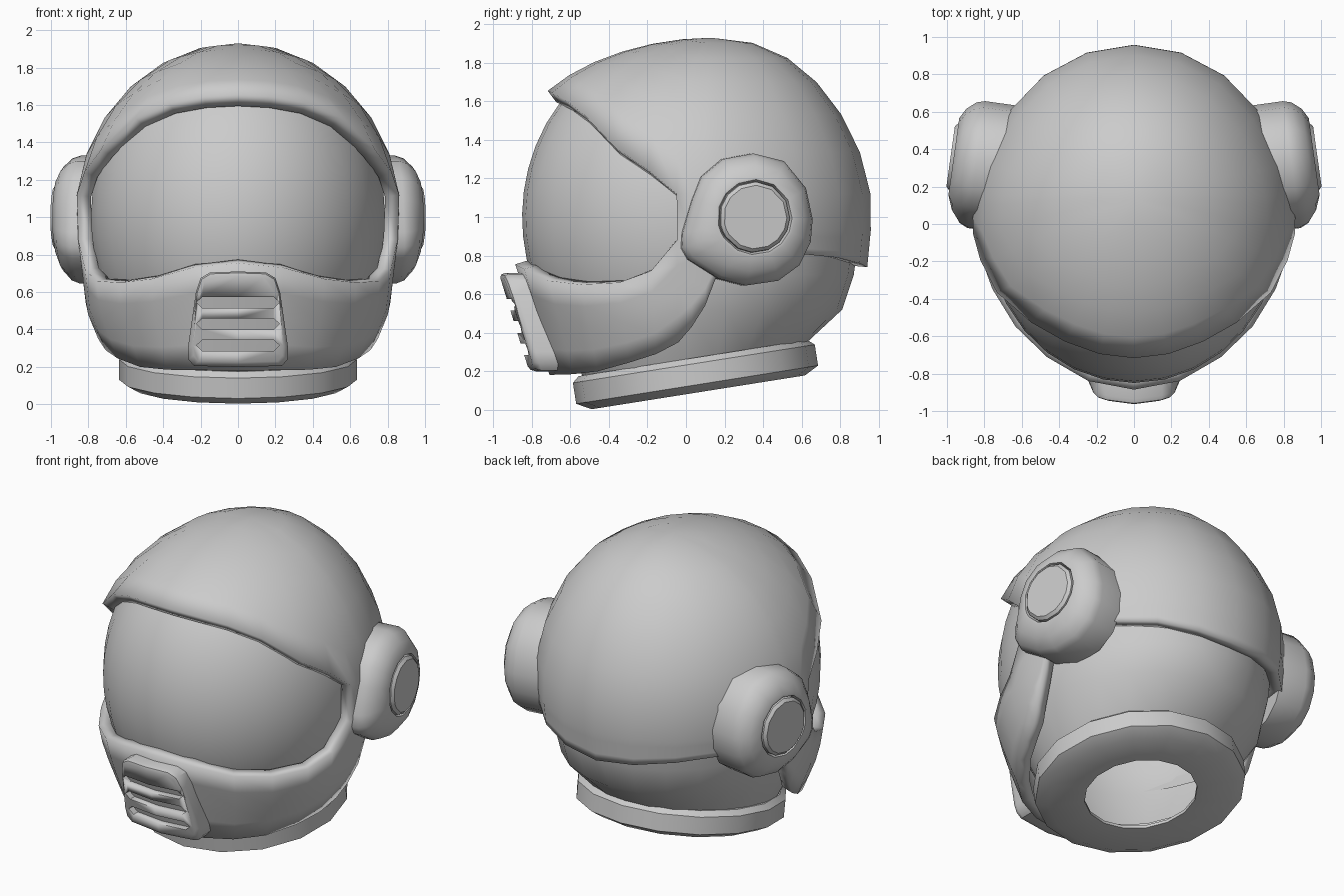
import bpy, bmesh, math
from mathutils import Vector, Matrix

if "Cube" in bpy.data.objects:
    bpy.data.objects.remove(bpy.data.objects["Cube"])

grey = bpy.data.materials.new("helmet_grey")
grey.diffuse_color = (0.6, 0.6, 0.6, 1)
grey.use_nodes = True
grey.node_tree.nodes["Principled BSDF"].inputs["Base Color"].default_value = grey.diffuse_color


def lerp(table, v):
    """Piecewise linear lookup in a list of (key, value) with rising keys."""
    if v <= table[0][0]:
        return table[0][1]
    for (a, p), (b, q) in zip(table, table[1:]):
        if v <= b:
            return p + (q - p) * (v - a) / (b - a)
    return table[-1][1]


def finish(name, bm, mirror=False, thickness=0, angle=35, recalc=False):
    bmesh.ops.remove_doubles(bm, verts=bm.verts, dist=0.0005)
    if recalc:
        bmesh.ops.recalc_face_normals(bm, faces=bm.faces)
    me = bpy.data.meshes.new(name)
    bm.to_mesh(me)
    bm.free()
    me.materials.append(grey)
    ob = bpy.data.objects.new(name, me)
    bpy.context.collection.objects.link(ob)
    bpy.ops.object.select_all(action='DESELECT')
    ob.select_set(True)
    bpy.context.view_layer.objects.active = ob
    bpy.ops.object.shade_smooth_by_angle(angle=math.radians(angle))
    if mirror:
        ob.modifiers.new("Mirror", 'MIRROR').merge_threshold = 0.002
    if thickness:
        s = ob.modifiers.new("Solidify", 'SOLIDIFY')
        s.thickness, s.offset, s.use_even_offset = thickness, -1, True
    return ob


def skin(bm, rows, skip=lambda i, j: False, closed=False):
    """Quads between rows of points."""
    vs = [[bm.verts.new(p) for p in r] for r in rows]
    n = len(rows[0])
    for i in range(len(rows) - 1):
        for j in range(n if closed else n - 1):
            k = (j + 1) % n
            if not skip(i, j):
                bm.faces.new((vs[i][j], vs[i + 1][j], vs[i + 1][k], vs[i][k]))
    return vs


def ellipse(deg, z, w, front, back, cy=0):
    """Point on an egg-shaped slice; 0 degrees is the front."""
    a = math.radians(deg)
    c = math.cos(a)
    return Vector((w * math.sin(a), cy - (front if c > 0 else back) * c, z))


# Outer shell: dome and chin guard in one skin around the face opening
LOW_W = [(.15, .66), (.28, .72), (.5, .81), (.63, .825), (1, .87)]
LOW_F = [(.15, .70), (.19, .71), (.77, .89), (1, .90)]
LOW_B = [(.3, .80), (.74, .94), (1, .965)]


def shell_point(deg, z):
    if z < 1:
        return ellipse(deg, z, lerp(LOW_W, z), lerp(LOW_F, z), lerp(LOW_B, z))
    c = min((z - 1) / .93, 1)
    s = math.sqrt(1 - c * c)
    return ellipse(deg, z, .87 * s, (.9 + .22 * c) * s, .965 * s, .13 * c ** 4)


COLS = [0, 17, 34, 50, 66, 78, 87, 92, 96.5, 100, 110, 128, 146, 163, 180]
OPEN_TOP = [(0, 1.655), (17, 1.645), (34, 1.61), (50, 1.53), (66, 1.36), (78, 1.24), (87, 1.12)]
OPEN_LOW = [(0, .755), (17, .73), (34, .67), (50, .65), (66, .66), (78, .72), (87, .88), (100, .93)]
BOTTOM = [(0, .18), (34, .185), (50, .2), (66, .245), (78, .29), (87, .35), (92, .43),
          (96.5, .54), (100, .70), (110, .80), (128, .81), (146, .79), (163, .76), (180, .74)]
UP, DOWN = 6, 4
rows = []
for i in range(UP + 1):
    rows.append([shell_point(d, 1 + .93 * math.cos(math.acos((lerp(OPEN_TOP, d) - 1) / .93) * i / UP))
                 for d in COLS])
for i in range(DOWN + 1):
    rows.append([shell_point(d, lerp(OPEN_LOW, d) + (lerp(BOTTOM, d) - lerp(OPEN_LOW, d)) * i / DOWN)
                 for d in COLS])
bm = bmesh.new()
skin(bm, rows, skip=lambda i, j: i == UP and COLS[j] < 87)
bmesh.ops.dissolve_degenerate(bm, dist=0.0005, edges=bm.edges)
finish("outer_shell", bm, mirror=True, thickness=.075)

# Visor
rows = []
for i in range(11):
    z = 1.72 - .117 * i
    s = math.sqrt(1 - ((z - 1) / .93) ** 2)
    rows.append([ellipse(d, z, .79 * s, .85 * s, .85 * s) for d in range(0, 97, 12)])
bm = bmesh.new()
skin(bm, rows)
finish("visor", bm, mirror=True)

# Lower back of the head, tucking into the neck ring
rows = [[ellipse(d, z if z else .26 + .16 * (-.57 * math.cos(math.radians(d)) - .05), w, f, b)
         for d in range(0, 181, 15)]
        for z, w, f, b in ((.85, .76, .77, .89), (.70, .75, .75, .87), (.52, .72, .70, .81), (0, .58, .53, .62))]
bm = bmesh.new()
skin(bm, rows)
finish("lower_back", bm, mirror=True)

# Neck ring, tilted up towards the back
RING = [(.54, .09), (.60, .09), (.635, .06), (.635, -.05), (.56, -.09), (.34, -.09), (.34, -.07), (.54, -.05)]
tilt = Matrix.Translation((0, .05, .18)) @ Matrix.Rotation(math.radians(9), 4, 'X')
rows = [[tilt @ Vector((r * math.sin(k * math.pi / 8), -r * math.cos(k * math.pi / 8), z)) for k in range(16)]
        for r, z in RING + RING[:1]]
bm = bmesh.new()
skin(bm, rows, closed=True)
finish("neck_ring", bm, recalc=True, angle=30)

# Ear pods: teardrop outline (y, z) domed outwards, with a round button in a groove
POD = [(.01, .33), (-.15, .30), (-.26, .21), (-.31, .09), (-.36, -.08), (-.365, -.16), (-.33, -.22), (-.17, -.32),
       (-.03, -.355), (.14, -.33), (.25, -.25), (.31, -.13), (.32, -.01), (.285, .15), (.17, .29)]


def circle(r):
    return [(r * math.cos(math.atan2(b, a)), r * math.sin(math.atan2(b, a))) for a, b in POD]


def blend(t):
    return [(a * t + p * (1 - t), b * t + q * (1 - t)) for (a, b), (p, q) in zip(POD, circle(.21))]


for side, sgn in (("right", 1), ("left", -1)):
    frame = Matrix.Translation((.84, .34, 1)) @ Matrix.Rotation(math.radians(8), 4, 'Z')
    layers = [(POD, -.17), (POD, 0), (blend(.88), .045), (blend(.5), .095), (blend(0), .125),
              (circle(.195), .125), (circle(.185), .10), (circle(.183), .125), (circle(.165), .142)]
    bm = bmesh.new()
    vs = skin(bm, [[frame @ Vector((d, a, b)) for a, b in pts] for pts, d in layers], closed=True)
    bm.faces.new(vs[-1])
    bm.faces.new(vs[0])
    bmesh.ops.scale(bm, vec=(sgn, 1, 1), verts=bm.verts)
    finish(side + "_ear_pod", bm, recalc=True, angle=40)


# Mouth plate: folded along its centre line and leaning with the chin
def folded_plate(name, half, layers, centre_z):
    outline = half + [(-x, z) for x, z in half[-2:0:-1]]
    n, m = len(outline), len(half) - 1
    bm = bmesh.new()
    rows = []
    for s, depth in layers:
        pts = [(x * s, centre_z + (z - centre_z) * s) for x, z in outline]
        rows.append([Vector((x, -.965 + (.69 - z) * .31 + .12 * abs(x) + depth, z)) for x, z in pts])
    vs = skin(bm, rows, closed=True)
    for r in (vs[0], vs[-1]):
        bm.faces.new(r[:m + 1])
        bm.faces.new(r[m:] + r[:1])
    return finish(name, bm, recalc=True, angle=40)


plate = folded_plate("mouth_plate",
                     [(0, .71), (.15, .705), (.20, .675), (.225, .6), (.268, .3), (.265, .24), (.235, .205), (0, .2)],
                     [(1, .15), (1, .035), (.97, .01), (.9, 0)], .45)
# Breathing slots
for k, z in enumerate((.545, .43, .315)):
    cutter = folded_plate("slot_cutter_%d" % k,
                          [(0, z + .03), (.19, z + .03), (.222, z), (.19, z - .03), (0, z - .03)],
                          [(1, -.1), (1, .045)], z)
    cutter.hide_render = True
    cutter.hide_set(True)
    cut = plate.modifiers.new("Slot", 'BOOLEAN')
    cut.operation, cut.solver, cut.object = 'DIFFERENCE', 'EXACT', cutter
